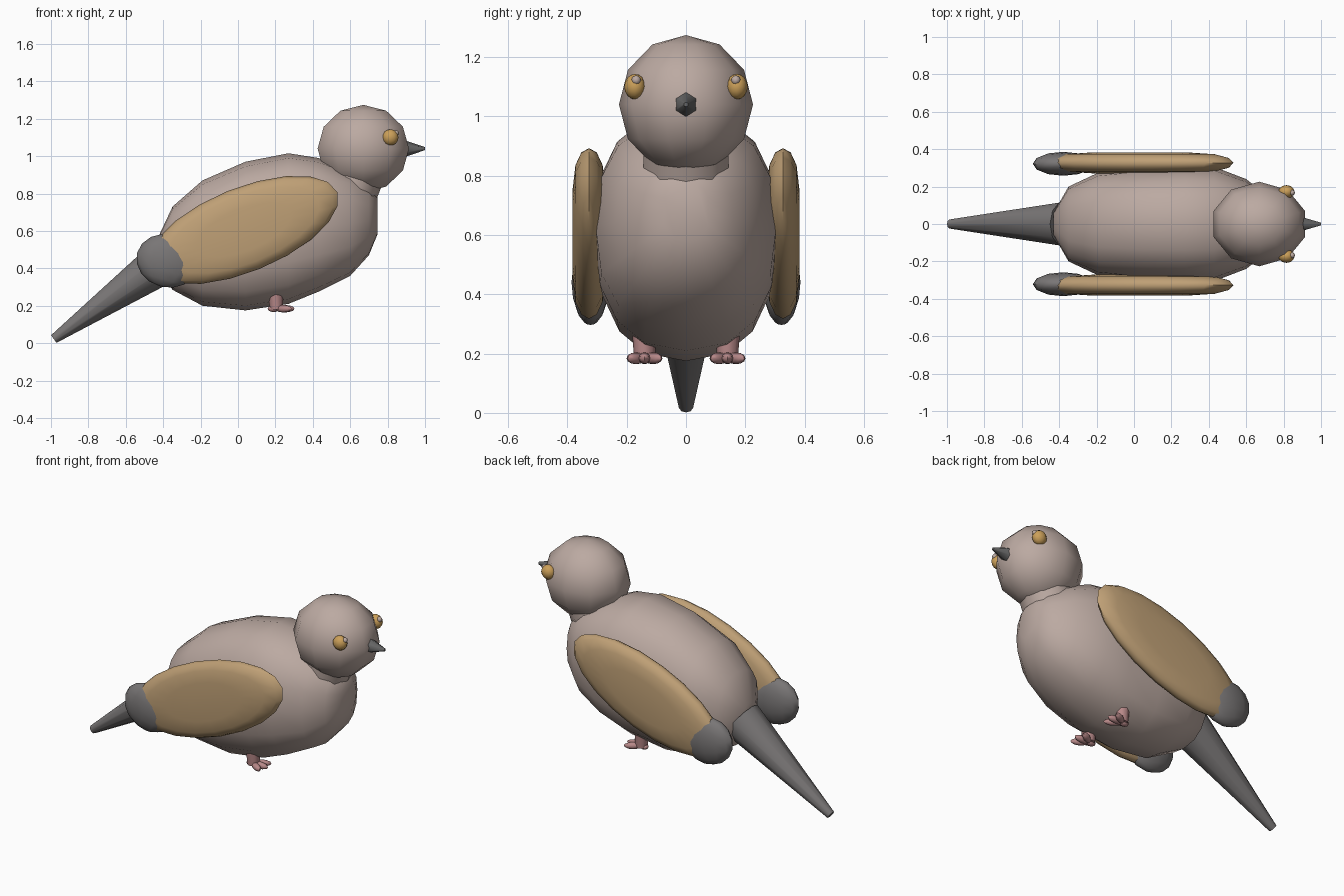
import bpy, bmesh, math
from mathutils import Vector, Matrix

cube = bpy.data.objects.get("Cube")
if cube:
    bpy.data.objects.remove(cube)


def material(name, rgb):
    m = bpy.data.materials.new(name)
    m.use_nodes = True
    m.diffuse_color = (*rgb, 1)
    m.node_tree.nodes["Principled BSDF"].inputs["Base Color"].default_value = (*rgb, 1)
    return m


TAUPE = material("taupe_feather", (0.50, 0.40, 0.36))
TAN = material("tan_feather", (0.52, 0.35, 0.18))
GREY = material("grey_feather", (0.19, 0.18, 0.18))
DARK = material("dark_beak", (0.13, 0.13, 0.13))
GOLD = material("golden_eye", (0.60, 0.35, 0.10))
PINK = material("pink_foot", (0.48, 0.25, 0.25))


def finish(name, bm, mat, angle=60):
    bmesh.ops.recalc_face_normals(bm, faces=bm.faces)
    mesh = bpy.data.meshes.new(name)
    bm.to_mesh(mesh)
    bm.free()
    mesh.materials.append(mat)
    obj = bpy.data.objects.new(name, mesh)
    bpy.context.collection.objects.link(obj)
    bpy.ops.object.select_all(action='DESELECT')
    obj.select_set(True)
    bpy.context.view_layer.objects.active = obj
    bpy.ops.object.shade_smooth_by_angle(angle=math.radians(angle))
    return obj


def loft(name, rings, mat, angle=60):
    """Skin a list of closed rings and cap both ends."""
    bm = bmesh.new()
    loops = [[bm.verts.new(p) for p in ring] for ring in rings]
    n = len(loops[0])
    for a, b in zip(loops, loops[1:]):
        for i in range(n):
            j = (i + 1) % n
            bm.faces.new((a[i], a[j], b[j], b[i]))
    bm.faces.new(loops[0])
    bm.faces.new(loops[-1])
    return finish(name, bm, mat, angle)


def blob(name, loc, radii, mat, tilt=0, turn=0, seg=10, rings=6):
    """Ellipsoid, pitched up by tilt and turned about z, in degrees."""
    bm = bmesh.new()
    bmesh.ops.create_uvsphere(bm, u_segments=seg, v_segments=rings, radius=1)
    m = (Matrix.Translation(loc) @ Matrix.Rotation(math.radians(turn), 4, 'Z')
         @ Matrix.Rotation(math.radians(-tilt), 4, 'Y') @ Matrix.Diagonal((*radii, 1)))
    bmesh.ops.transform(bm, matrix=m, verts=bm.verts)
    return finish(name, bm, mat)


def cone(name, start, end, r1, r2, sides, mat):
    start, end = Vector(start), Vector(end)
    axis = end - start
    bm = bmesh.new()
    bmesh.ops.create_cone(bm, cap_ends=True, segments=sides,
                          radius1=r1, radius2=r2, depth=axis.length)
    m = Matrix.Translation((start + end) / 2) @ axis.to_track_quat('Z', 'Y').to_matrix().to_4x4()
    bmesh.ops.transform(bm, matrix=m, verts=bm.verts)
    return finish(name, bm, mat)


def super_point(t, power=2.4):
    c, s = math.cos(t), math.sin(t)
    return (math.copysign(abs(c) ** (2 / power), c),
            math.copysign(abs(s) ** (2 / power), s))


# Body: stations of x, lowest z, highest z, half width
stations = [(-0.43, 0.40, 0.56, 0.06), (-0.35, 0.285, 0.73, 0.20),
            (-0.19, 0.20, 0.87, 0.275), (0.04, 0.175, 0.97, 0.30),
            (0.27, 0.21, 1.015, 0.31), (0.43, 0.275, 0.99, 0.305),
            (0.60, 0.36, 0.92, 0.24), (0.70, 0.47, 0.84, 0.16),
            (0.745, 0.58, 0.78, 0.08)]
SIDES = 16
body = []
for x, low, high, half in stations:
    ring = []
    for i in range(SIDES):
        u, v = super_point(math.tau * i / SIDES)
        ring.append((x, half * u, (low + high) / 2 + (high - low) / 2 * v))
    body.append(ring)
loft("body", body, TAUPE, 80)

# Neck, head and beak
cone("neck", (0.58, 0, 0.77), (0.65, 0, 0.95), 0.15, 0.15, 10, TAUPE)
blob("head", (0.67, 0, 1.04), (0.257, 0.226, 0.234), TAUPE, seg=10, rings=6)
cone("beak", (0.90, 0, 1.04), (1.0, 0, 1.04), 0.042, 0.008, 6, DARK)

# Tail
cone("tail", (-0.38, 0, 0.447), (-0.985, 0, 0.022), 0.12, 0.025, 10, GREY)

# Wing disc profile: share of outline, half thickness
wing_profile = [(0.5, 0.056), (0.8, 0.046), (0.95, 0.026), (1.0, 0.0)]
wing_rings = wing_profile + [(r, -h) for r, h in reversed(wing_profile[:-1])]
tilt = math.radians(22)

for side, label in ((1, "left"), (-1, "right")):
    # Wing and its grey tip
    rings = []
    for r, h in wing_rings:
        ring = []
        for i in range(20):
            t = math.tau * i / 20
            a, b = 0.54 * r * math.cos(t), 0.225 * r * math.sin(t)
            ring.append((0.03 + a * math.cos(tilt) - b * math.sin(tilt),
                         side * 0.327 + h,
                         0.605 + a * math.sin(tilt) + b * math.cos(tilt)))
        rings.append(ring)
    loft(label + "_wing", rings, TAN)
    blob(label + "_wing_tip", (-0.378, side * 0.322, 0.44), (0.167, 0.064, 0.142),
         GREY, tilt=-15, seg=12, rings=8)

    # Eye with a small pupil
    blob(label + "_eye", (0.815, side * 0.172, 1.10), (0.043, 0.036, 0.043),
         GOLD, seg=12, rings=8)
    blob(label + "_pupil", (0.845, side * 0.168, 1.122), (0.016, 0.016, 0.016),
         TAUPE, seg=8, rings=6)

    # Leg and three spread toes
    y = side * 0.14
    cone(label + "_leg", (0.20, y, 0.32), (0.205, y, 0.18), 0.045, 0.035, 8, PINK)
    for k, turn in enumerate((-32, 0, 32)):
        d = math.radians(turn)
        blob(f"{label}_toe_{k + 1}",
             (0.20 + 0.05 * math.cos(d), y + 0.055 * math.sin(d), 0.184),
             (0.052, 0.02, 0.02), PINK, turn=turn, seg=8, rings=6)
    blob(label + "_heel", (0.19, y, 0.184), (0.032, 0.022, 0.018), PINK, seg=8, rings=6)
